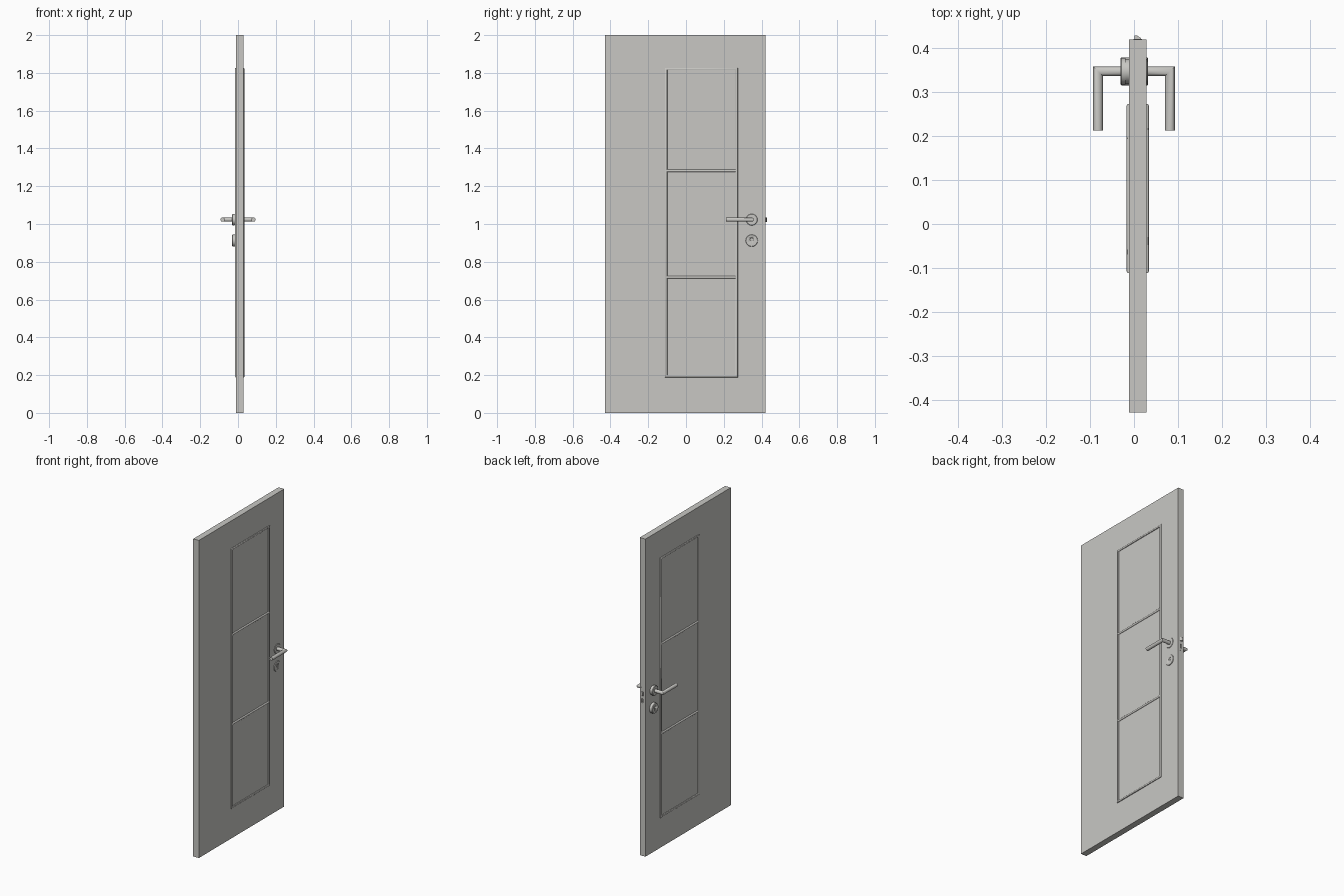
import bpy, bmesh, math
from mathutils import Vector

if "Cube" in bpy.data.objects:
    bpy.data.objects.remove(bpy.data.objects["Cube"])

grey = bpy.data.materials.new("light_grey")
grey.diffuse_color = (0.58, 0.575, 0.55, 1)
grey.use_nodes = True
grey.node_tree.nodes["Principled BSDF"].inputs["Base Color"].default_value = grey.diffuse_color

X0, X1 = -0.011, 0.028        # door faces
HY, HZ, LZ = 0.348, 1.023, 0.912   # handle and lock positions


def finish(name, bm, smooth=False):
    bmesh.ops.recalc_face_normals(bm, faces=bm.faces)
    me = bpy.data.meshes.new(name)
    bm.to_mesh(me)
    bm.free()
    ob = bpy.data.objects.new(name, me)
    bpy.context.collection.objects.link(ob)
    me.materials.append(grey)
    if smooth:
        bpy.ops.object.select_all(action='DESELECT')
        ob.select_set(True)
        bpy.context.view_layer.objects.active = ob
        bpy.ops.object.shade_smooth_by_angle(angle=math.radians(35))
    return ob


def box(name, lo, hi):
    bm = bmesh.new()
    bmesh.ops.create_cube(bm, size=1)
    for v in bm.verts:
        v.co = Vector([a + (c + 0.5) * (b - a) for a, b, c in zip(lo, hi, v.co)])
    return finish(name, bm)


def loft(name, rings, closed=False):
    """Skin rings of points; cap the ends unless the loft is closed."""
    bm = bmesh.new()
    rs = [[bm.verts.new(p) for p in r] for r in rings]
    n = len(rs[0])
    for a, b in zip(rs, rs[1:] + (rs[:1] if closed else [])):
        for i in range(n):
            j = (i + 1) % n
            bm.faces.new((a[i], a[j], b[j], b[i]))
    if not closed:
        bm.faces.new(rs[0])
        bm.faces.new(rs[-1])
    return finish(name, bm, True)


def disc(name, x, s, y, z, profile, n=40):
    """Turned part along x: profile is (distance from x, radius)."""
    ang = [2 * math.pi * i / n for i in range(n)]
    return loft(name, [[(x + s * d, y + r * math.cos(a), z + r * math.sin(a)) for a in ang]
                       for d, r in profile])


def cut(target, cutter):
    m = target.modifiers.new("cut", 'BOOLEAN')
    m.operation = 'DIFFERENCE'
    m.solver = 'EXACT'
    m.object = cutter
    cutter.hide_render = True
    cutter.hide_viewport = False
    cutter.display_type = 'WIRE'
    bpy.context.view_layer.objects.active = target
    bpy.ops.object.modifier_apply(modifier=m.name)
    bpy.data.objects.remove(cutter)


# door leaf
leaf = box("door_leaf", (X0, -0.43, 0), (X1, 0.42, 2))

# half-round moulding profile: (offset across, height)
W, H = 0.013, 0.006
PROFILE = [(0, -0.002)] + [(W / 2 * (1 - math.cos(t * math.pi / 8)),
           H * math.sin(t * math.pi / 8) ** 0.7 if 0 < t < 8 else 0) for t in range(9)] + [(W, -0.002)]
YA, YB, ZA, ZB = -0.099, 0.261, 0.201, 1.814   # inner opening

for side, x, s in (("left", X0, -1), ("right", X1, 1)):
    # panel frame with mitred corners
    corners = [(YA, ZA, -1, -1), (YB, ZA, 1, -1), (YB, ZB, 1, 1), (YA, ZB, -1, 1)]
    loft("panel_frame_" + side,
         [[(x + s * h, y + dy * t, z + dz * t) for t, h in PROFILE] for y, z, dy, dz in corners], True)
    # two cross rails
    for i, z in enumerate((0.718, 1.282)):
        loft(f"panel_rail_{side}_{i + 1}",
             [[(x + s * h, y, z - W / 2 + t) for t, h in PROFILE] for y in (YA - 0.004, YB + 0.004)])

    # lever handle: stem, mitred elbow, grip
    r, lx = 0.011, s * 0.082
    ang = [2 * math.pi * i / 24 for i in range(24)]
    c, sn = [r * math.cos(a) for a in ang], [r * math.sin(a) for a in ang]
    loft("lever_handle_" + side, [
        [(x - s * 0.002, HY + u, HZ + v) for u, v in zip(c, sn)],
        [(lx + s * u, HY + u, HZ + v) for u, v in zip(c, sn)],
        [(lx + s * u, 0.213, HZ + v) for u, v in zip(c, sn)]])

    # rosettes: proud on the left, nearly flush on the right
    d = 0.020 if s < 0 else 0.004
    b = min(0.003, d / 2)
    disc("handle_rosette_" + side, x, s, HY, HZ,
         [(-0.002, 0.028), (d * 0.4, 0.028), (d * 0.4, 0.0305), (d - b, 0.0305), (d, 0.0305 - b), (d, 0.014)])
    lock = disc("lock_rosette_" + side, x, s, HY, LZ,
                [(-0.002, 0.032), (d - b, 0.032), (d, 0.032 - b)])
    # keyhole cut into the lock rosette
    deep = d * 0.6
    cut(lock, disc("keyhole_cutter", x, s, HY, LZ + 0.006, [(d - deep, 0.0085), (d + 0.01, 0.0085)], 24))
    xs = sorted((x + s * (d - deep), x + s * (d + 0.01)))
    cut(lock, box("slot_cutter", (xs[0], HY - 0.005, LZ - 0.018), (xs[1], HY + 0.005, LZ + 0.006)))

# lock plate on the door edge with a bolt pocket
CX = (X0 + X1) / 2
plate = box("lock_plate", (CX - 0.010, 0.418, 0.95), (CX + 0.010, 0.4212, 1.06))
for part in (leaf, plate):
    cut(part, box("bolt_cutter", (CX - 0.005, 0.405, 0.965), (CX + 0.005, 0.44, 0.99)))

# wedge-shaped latch
loft("latch", [[(CX - 0.007, 0.415, z), (CX + 0.008, 0.415, z), (CX + 0.008, 0.423, z),
                (CX - 0.002, 0.43, z), (CX - 0.007, 0.43, z)] for z in (1.011, 1.035)])
